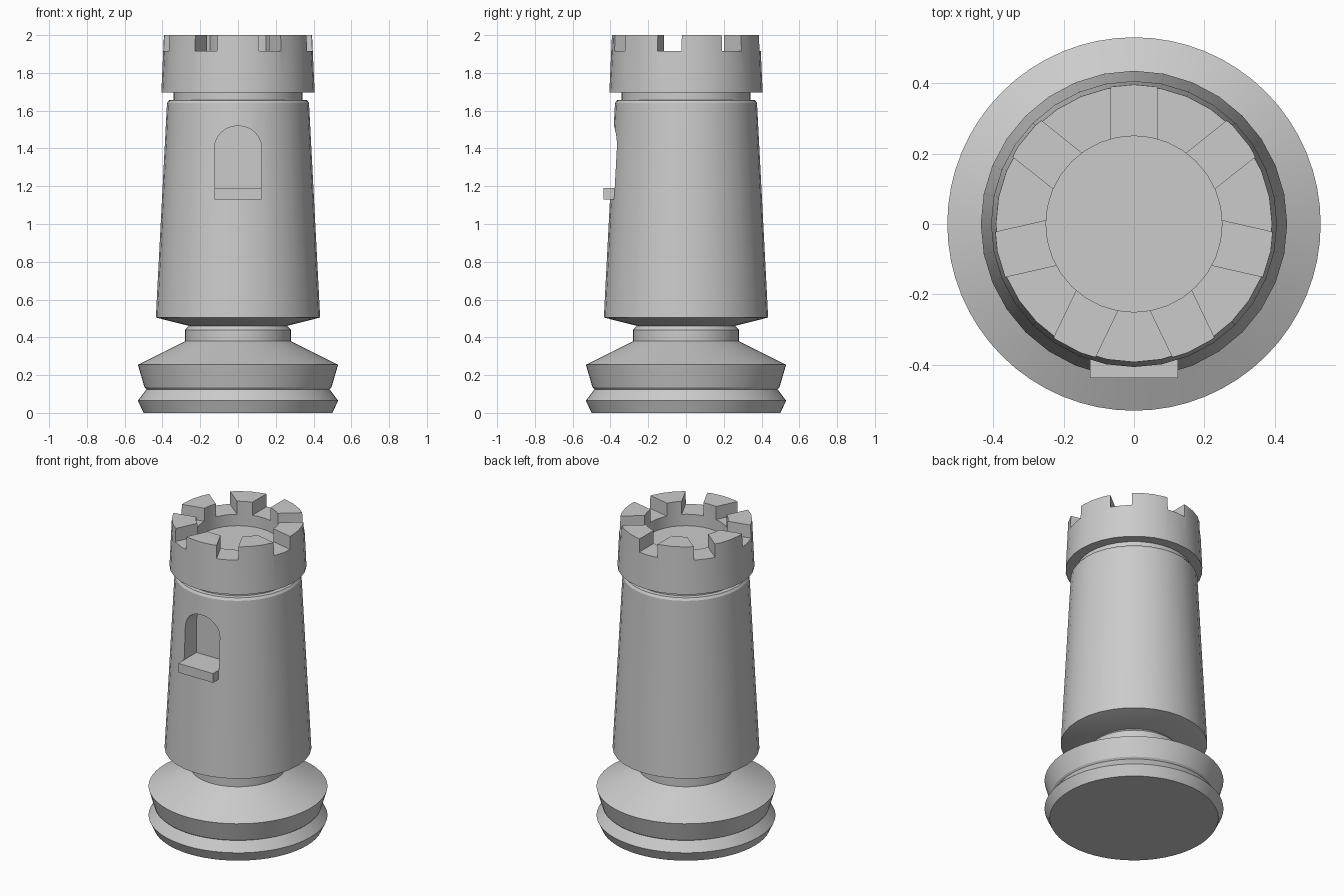
import bpy, bmesh
from math import cos, sin, pi, radians
from mathutils import Matrix

if "Cube" in bpy.data.objects:
    bpy.data.objects.remove(bpy.data.objects["Cube"])


def make_object(name, bm):
    bmesh.ops.recalc_face_normals(bm, faces=bm.faces)
    me = bpy.data.meshes.new(name)
    bm.to_mesh(me)
    bm.free()
    ob = bpy.data.objects.new(name, me)
    bpy.context.collection.objects.link(ob)
    return ob


def lathe(name, profile, sides):
    """Closed solid of revolution from (radius, z) points, capped at both ends."""
    bm = bmesh.new()
    rings = [[bm.verts.new((r * cos(2 * pi * i / sides), r * sin(2 * pi * i / sides), z))
              for i in range(sides)] for r, z in profile]
    for a, b in zip(rings, rings[1:]):
        for i in range(sides):
            j = (i + 1) % sides
            bm.faces.new((a[i], a[j], b[j], b[i]))
    bm.faces.new(rings[0][::-1])
    bm.faces.new(rings[-1])
    return make_object(name, bm)


def add_box(bm, lo, hi, rot=Matrix()):
    size = [h - l for l, h in zip(lo, hi)]
    mid = [(h + l) / 2 for l, h in zip(lo, hi)]
    bmesh.ops.create_cube(bm, size=1, matrix=rot @ Matrix.Translation(mid) @ Matrix.Diagonal((*size, 1)))


def cut(ob, cutter):
    """Apply a boolean difference and remove the cutter."""
    mod = ob.modifiers.new("cut", 'BOOLEAN')
    mod.operation, mod.solver, mod.object = 'DIFFERENCE', 'EXACT', cutter
    dg = bpy.context.evaluated_depsgraph_get()
    me = bpy.data.meshes.new_from_object(ob.evaluated_get(dg))
    ob.modifiers.clear()
    ob.data = me
    bpy.data.objects.remove(cutter)


def smooth(ob):
    bpy.ops.object.select_all(action='DESELECT')
    ob.select_set(True)
    bpy.context.view_layer.objects.active = ob
    bpy.ops.object.shade_smooth_by_angle(angle=radians(20))


# Stepped foot with short stem
base = lathe("base", [(0.50, 0), (0.53, 0.065), (0.485, 0.125), (0.495, 0.135), (0.53, 0.255),
                      (0.28, 0.38), (0.28, 0.44), (0.265, 0.455), (0.25, 0.475)], 64)

# Tapered tower body with narrow neck
tower = lathe("tower", [(0.25, 0.458), (0.435, 0.505), (0.376, 1.64), (0.366, 1.655),
                        (0.342, 1.657), (0.342, 1.70)], 32)

# Arched window recess
bm = bmesh.new()
outline = [(-0.125, 1.18), (0.125, 1.18)] + \
          [(0.125 * cos(pi * i / 12), 1.40 + 0.12 * sin(pi * i / 12)) for i in range(13)]
face = bm.faces.new([bm.verts.new((x, -0.25, z)) for x, z in outline])
ext = bmesh.ops.extrude_face_region(bm, geom=[face], use_keep_orig=True)
for v in ext["geom"]:
    if isinstance(v, bmesh.types.BMVert):
        v.co.y = -0.6
cut(tower, make_object("window_cutter", bm))

# Window sill
bm = bmesh.new()
add_box(bm, (-0.125, -0.437, 1.13), (0.125, -0.25, 1.19))
make_object("window_sill", bm)

# Crown with sunken floor
crown = lathe("crown", [(0.342, 1.695), (0.406, 1.695), (0.392, 2.0), (0.25, 2.0), (0.25, 1.84)], 32)

# Seven battlement notches
bm = bmesh.new()
for k in range(7):
    add_box(bm, (-0.065, 0.2, 1.915), (0.065, 0.5, 2.1), Matrix.Rotation(2 * pi * k / 7, 4, 'Z'))
cut(crown, make_object("notch_cutter", bm))

for part in (base, tower, crown):
    smooth(part)
